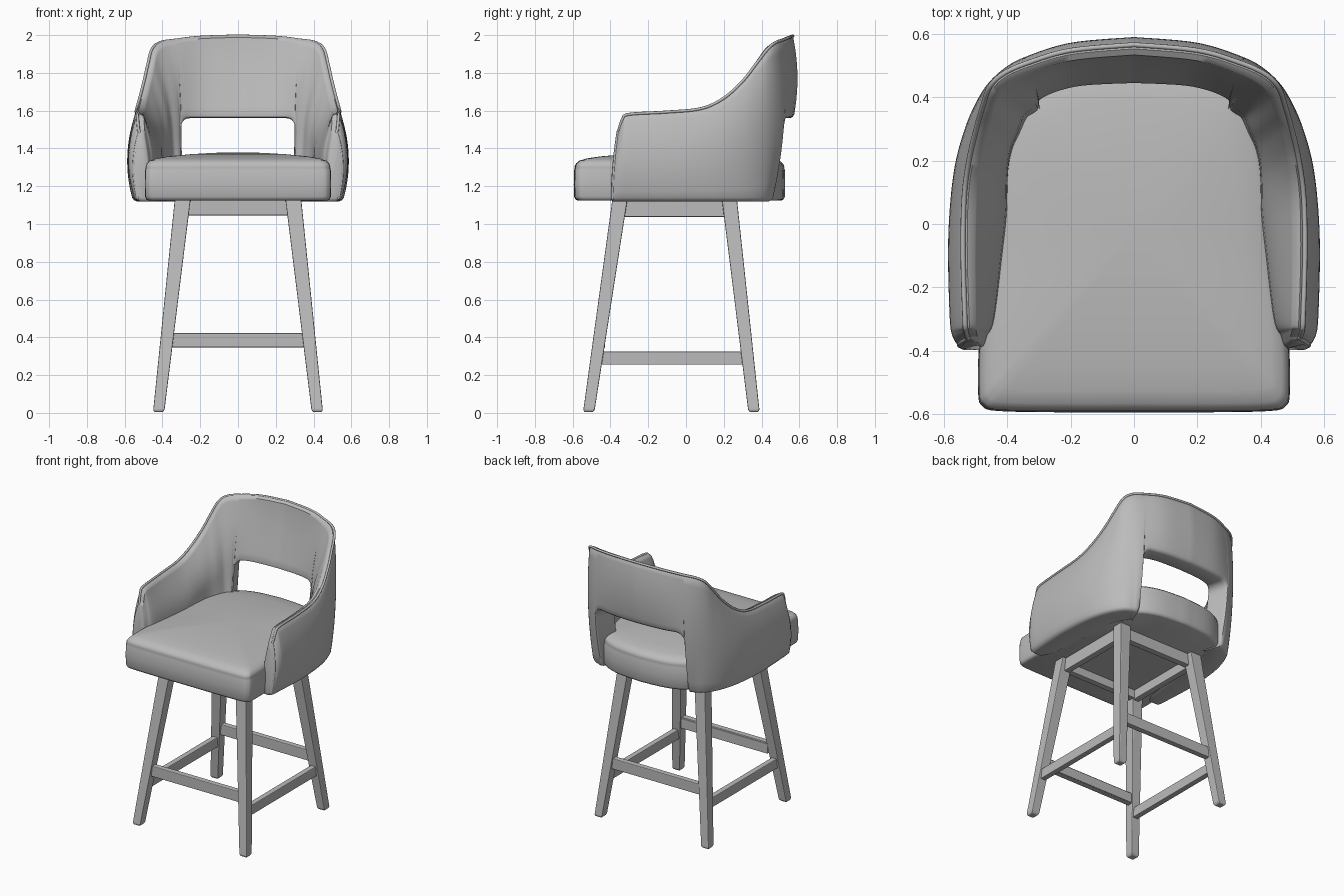
import bpy, bmesh, math
from mathutils import Vector

if "Cube" in bpy.data.objects:
    bpy.data.objects.remove(bpy.data.objects["Cube"])

grey = bpy.data.materials.new("warm_grey")
grey.diffuse_color = (0.5, 0.5, 0.5, 1)
grey.use_nodes = True
grey.node_tree.nodes["Principled BSDF"].inputs["Base Color"].default_value = grey.diffuse_color


def finish(name, bm, angle=None):
    bmesh.ops.recalc_face_normals(bm, faces=bm.faces)
    me = bpy.data.meshes.new(name)
    bm.to_mesh(me)
    bm.free()
    me.materials.append(grey)
    ob = bpy.data.objects.new(name, me)
    bpy.context.collection.objects.link(ob)
    if angle:
        bpy.ops.object.select_all(action='DESELECT')
        ob.select_set(True)
        bpy.context.view_layer.objects.active = ob
        bpy.ops.object.shade_smooth_by_angle(angle=math.radians(angle))
    return ob


def loft(bm, rings, cap=True):
    """Skin closed rings of equal length."""
    vs = [[bm.verts.new(p) for p in r] for r in rings]
    n = len(vs[0])
    for a, b in zip(vs, vs[1:]):
        for i in range(n):
            j = (i + 1) % n
            bm.faces.new((a[i], a[j], b[j], b[i]))
    if cap:
        bm.faces.new(vs[0])
        bm.faces.new(vs[-1])


def spline(rows, t):
    """Catmull-Rom through table rows."""
    i = min(int(t), len(rows) - 2)
    f = t - i
    p = [Vector(rows[min(max(k, 0), len(rows) - 1)]) for k in range(i - 1, i + 3)]
    return 0.5 * (2 * p[1] + (p[2] - p[0]) * f + (2 * p[0] - 5 * p[1] + 4 * p[2] - p[3]) * f * f
                  + (3 * p[1] - p[0] - 3 * p[2] + p[3]) * f ** 3)


# Wraparound shell stations, arm front to back centre:
# outer bottom x,y / outer middle x,y / rim x,y / rim height / thickness
Z0, Z_WIN = 1.12, 1.56
ST = [(.535, -.385, .558, -.375, .525, -.355, 1.50, .09),
      (.540, -.365, .572, -.350, .530, -.335, 1.56, .11),
      (.545, -.300, .580, -.300, .532, -.300, 1.585, .14),
      (.555, -.100, .585, -.100, .538, -.100, 1.597, .17),
      (.550, .050, .580, .050, .535, .080, 1.615, .18),
      (.535, .180, .565, .180, .520, .200, 1.67, .17),
      (.510, .280, .540, .280, .497, .300, 1.76, .16),
      (.475, .360, .510, .360, .477, .370, 1.85, .16),
      (.430, .420, .470, .430, .455, .432, 1.93, .15),
      (.385, .445, .415, .485, .410, .475, 1.965, .15),
      (.335, .455, .345, .525, .330, .510, 1.978, .14),
      (.190, .410, .200, .563, .200, .547, 1.993, .13),
      (.000, .390, .000, .577, .000, .565, 2.00, .13)]
T_WIN = 9.95


def outer(row, z):
    """Point on the bulged outer skin at height z."""
    s = (z - Z0) / (row[6] - Z0)
    m = .55
    w = ((s - m) * (s - 1) / m, s * (s - 1) / (m * (m - 1)), s * (s - m) / (1 - m))
    return Vector((sum(w[k] * row[2 * k] for k in range(3)),
                   sum(w[k] * row[2 * k + 1] for k in range(3)), z))


def bottom(t):
    """Lower edge height, rising round the back window corner."""
    if t < T_WIN:
        return Z0
    f = min((t - T_WIN) / .5, 1)
    return 1.49 + (Z_WIN - 1.49) * math.sqrt(1 - (1 - f) ** 2)


def section(t, zb):
    row = spline(ST, t)
    tt = min(max(t, 3), 11.95)
    a, b = spline(ST, tt - .05), spline(ST, tt + .05)
    tan = Vector((b[2] - a[2], b[3] - a[3], 0)).normalized()
    inward = Vector((-tan.y, tan.x, 0))
    if t >= 11.99:
        inward = Vector((0, -1, 0))
    zt, T = row[6], row[7]
    fall = .55 * (zt - Z0)

    def thick(z):
        return .03 + (T - .03) * math.sin(min((zt - z) / fall, 1) * math.pi / 2)
    N = 14
    zs = [zb + .02 + (zt - .012 - zb - .02) * k / N for k in range(N + 1)]
    ring = [outer(row, zb) + inward * .02, outer(row, zb + .006) + inward * .006]
    ring += [outer(row, z) for z in zs]
    ring.append(outer(row, zt) + inward * .012)
    for k in range(N + 1):
        z = zs[-1] - (zs[-1] - zs[0]) * (k / N) ** 1.4
        ring.append(outer(row, z) + inward * thick(z))
    th = thick(zb)
    ring += [outer(row, zb + .006) + inward * (th - .006), outer(row, zb) + inward * (th - .02)]
    return ring


cols = [(k / 6, Z0) for k in range(0, 59)] + [(T_WIN - .1, Z0), (T_WIN - .02, Z0 + .015)]
cols += [(T_WIN + d, bottom(T_WIN + d)) for d in (0, .02, .06, .12, .2, .3, .4, .5)]
cols += [(10.6 + 1.4 * k / 8, Z_WIN) for k in range(9)]
rings = [section(t, zb) for t, zb in cols]

# Soft rounded arm fronts
first = rings[0]
mid = sum(first, Vector()) / len(first)
fronts = []
for k, drop in ((.72, .022), (.88, .014), (.96, .005)):
    r = []
    for p in first:
        q = mid.lerp(p, k)
        q.z = mid.z + (p.z - mid.z) * (1 - (1 - k) * .3)
        q.y = p.y - drop * .6
        r.append(q)
    fronts.append(r)
half = fronts + rings
full = half + [[Vector((-p.x, p.y, p.z)) for p in r] for r in reversed(half[:-1])]
bm = bmesh.new()
loft(bm, full)
finish("backrest_shell", bm, 50)


# Piping along the rim and down each arm front
def tube(name, pts, rad):
    cu = bpy.data.curves.new(name, 'CURVE')
    cu.dimensions = '3D'
    cu.bevel_depth = rad
    cu.bevel_resolution = 2
    sp = cu.splines.new('POLY')
    sp.points.add(len(pts) - 1)
    for p, q in zip(sp.points, pts):
        p.co = (*q, 1)
    cu.materials.append(grey)
    bpy.context.collection.objects.link(bpy.data.objects.new(name, cu))


row0 = spline(ST, 0)
pipe = [outer(row0, Z0 + .01 + .36 * k / 10) + Vector((-.008, -.003, 0)) for k in range(11)]
pipe += [outer(spline(ST, k / 6), spline(ST, k / 6)[6] - .004) for k in range(73)]
tube("rim_piping", pipe + [Vector((-p.x, p.y, p.z)) for p in reversed(pipe[:-1])], .008)

# Seat cushion: outline scaled through height levels into a soft crown
OUT = [(0, -.594), (.25, -.594), (.43, -.590), (.478, -.575), (.492, -.53), (.487, -.35), (.455, -.1),
       (.44, .15), (.405, .33), (.34, .44), (.2, .505), (0, .525)]
side = [spline(OUT, k / 4) for k in range(4 * (len(OUT) - 1) + 1)]
loop = side + [Vector((-p.x, p.y)) for p in reversed(side[1:-1])]
LEVELS = [(1.125, .965), (1.13, .985), (1.145, .998), (1.21, 1.0), (1.285, .998), (1.297, .99), (1.303, .993),
          (1.32, .98), (1.335, .95), (1.347, .88), (1.358, .75), (1.37, .5), (1.377, .25), (1.379, .04)]
bm = bmesh.new()
loft(bm, [[Vector((p.x * k, (p.y + .03) * k - .03, z)) for p in loop] for z, k in LEVELS])
finish("seat_cushion", bm, 50)


def beam(name, a, b, wa, wb, chamfer=0):
    """Tapered bar between two rectangles; w = half sizes."""
    bm = bmesh.new()
    a, b = Vector(a), Vector(b)
    upright = abs(b.z - a.z) > .5

    def rect(c, w):
        out = []
        for i, j in ((-1, -1), (1, -1), (1, 1), (-1, 1)):
            if upright:
                off = Vector((i * w[0], j * w[1], 0))
            elif abs(b.x - a.x) > abs(b.y - a.y):
                off = Vector((0, i * w[0], j * w[1]))
            else:
                off = Vector((i * w[0], 0, j * w[1]))
            out.append(c + off)
        return out
    rs = [rect(a, wa), rect(b, wb)]
    if chamfer:
        rs = [rect(a, [w - chamfer for w in wa]), rect(a.lerp(b, .012), wa), rs[1]]
    loft(bm, rs)
    ob = finish(name, bm)
    m = ob.modifiers.new("soft_edges", 'BEVEL')
    m.width = .005
    m.segments = 2


# Splayed tapered legs
for sx, n in ((-1, "left"), (1, "right")):
    beam(f"front_leg_{n}", (sx * .42, -.515, .005), (sx * .293, -.35, 1.13), (.03, .03), (.042, .04), .006)
    beam(f"rear_leg_{n}", (sx * .42, .36, .005), (sx * .293, .23, 1.13), (.03, .03), (.042, .04), .006)
    # Side footrests and aprons
    beam(f"side_stretcher_{n}", (sx * .387, -.47, .29), (sx * .387, .325, .29), (.02, .035), (.02, .035))
    beam(f"side_apron_{n}", (sx * .29, -.34, 1.083), (sx * .29, .22, 1.083), (.022, .045), (.022, .045))
for y, ya, n in ((-.457, -.335, "front"), (.317, .215, "rear")):
    beam(f"{n}_stretcher", (-.375, y, .385), (.375, y, .385), (.02, .038), (.02, .038))
    beam(f"{n}_apron", (-.29, ya, 1.087), (.29, ya, 1.087), (.022, .042), (.022, .042))

# Kick plate behind the front footrest and panel under the seat
beam("kick_plate", (-.34, -.433, .38), (.34, -.433, .38), (.004, .035), (.004, .035))
beam("under_panel", (-.29, -.06, 1.115), (.29, -.06, 1.115), (.28, .012), (.28, .012))
